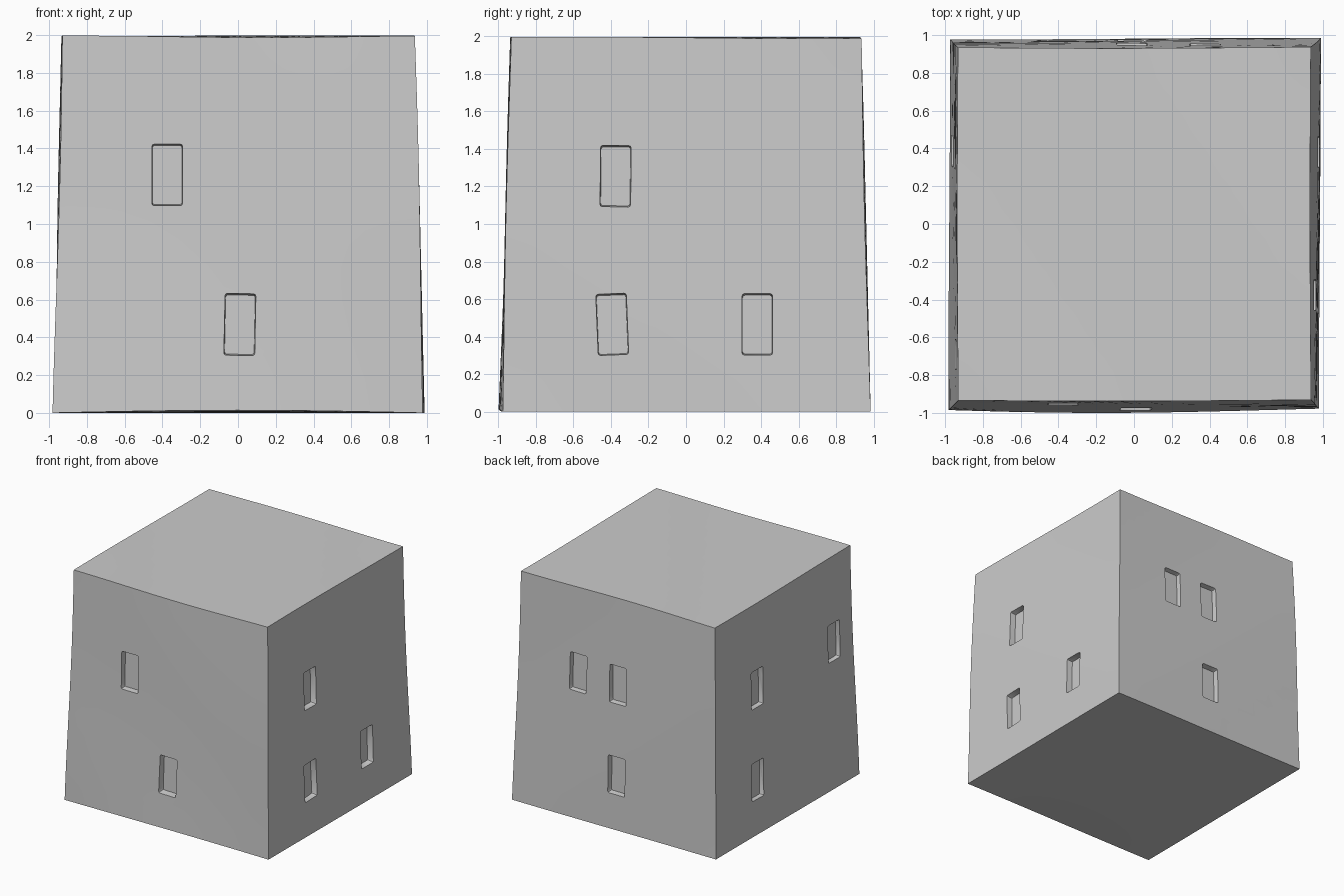
import bpy, bmesh
from math import sin, cos, pi, atan
from mathutils import Matrix, Vector

if "Cube" in bpy.data.objects:
    bpy.data.objects.remove(bpy.data.objects["Cube"])

BASE, TOP = 0.98, 0.933          # half widths at the ground and at the roof
SLOPE = atan((BASE - TOP) / 2)


def half_width(z):
    return BASE + (TOP - BASE) * z / 2


def make_object(name, bm):
    bmesh.ops.recalc_face_normals(bm, faces=bm.faces)
    mesh = bpy.data.meshes.new(name)
    bm.to_mesh(mesh)
    bm.free()
    obj = bpy.data.objects.new(name, mesh)
    bpy.context.collection.objects.link(obj)
    return obj


# Tapered house block with gently uneven hand-made walls
bm = bmesh.new()
bmesh.ops.create_cube(bm, size=2)
bmesh.ops.subdivide_edges(bm, edges=bm.edges[:], cuts=11, use_grid_fill=True)
for v in bm.verts:
    x, y, z = v.co.x, v.co.y, v.co.z + 1
    w = half_width(z)
    low = 1 - z / 2
    px = x * w + 0.005 * sin(2.3 * z + 1.5 * y) + 0.003
    py = y * w + 0.004 * sin(2.5 * z + 2 * x)
    py -= 0.018 * low * max(0, -y) * cos(x * pi / 2)
    pz = 0.004 + z * 0.996 + 0.005 * sin(3 * x + 2 * y) * (z / 2) - 0.002 * z
    pz += 0.014 * low ** 4 * max(0, -y) ** 3 * cos(x * pi / 2)
    pz -= 0.004 * low
    v.co = (px, py, pz)
house = make_object("house_block", bm)

# Windows: wall turn (0 front, 1 right, 2 back, 3 left), offset along wall, centre z, lean
windows = [
    (0, -0.375, 1.26, 0.0), (0, 0.01, 0.468, 0.02),
    (1, -0.375, 1.255, 0.01), (1, -0.393, 0.465, -0.04), (1, 0.38, 0.465, 0.0),
    (2, -0.375, 1.255, 0.01), (2, 0.01, 1.25, -0.01), (2, 0.01, 0.468, 0.0),
    (3, -0.375, 1.255, 0.0), (3, -0.385, 0.465, 0.02), (3, 0.69, 1.255, 0.0),
]
DEPTH = 0.045
bm = bmesh.new()
for turn, u, z, lean in windows:
    made = bmesh.ops.create_cube(bm, size=1)["verts"]
    for v in made:
        narrow = 0.93 if v.co.y > 0 else 1.0
        v.co = Vector((v.co.x * 0.168 * narrow, v.co.y * 2 * DEPTH, v.co.z * 0.337 * narrow))
    place = (Matrix.Rotation(turn * pi / 2, 4, "Z")
             @ Matrix.Translation((u, -half_width(z), z))
             @ Matrix.Rotation(-SLOPE, 4, "X") @ Matrix.Rotation(lean, 4, "Y"))
    bmesh.ops.transform(bm, matrix=place, verts=made)
# soften the window corners
along = [e for e in bm.edges
         if abs(e.verts[0].co.z - e.verts[1].co.z) < 0.02 and e.calc_length() < DEPTH * 2.2]
bmesh.ops.bevel(bm, geom=along, offset=0.012, segments=2, profile=0.5, affect="EDGES")
cutter = make_object("window_cutter", bm)
cutter.hide_render = True

# Carve the window recesses
bpy.context.view_layer.objects.active = house
house.select_set(True)
cut = house.modifiers.new("windows", "BOOLEAN")
cut.operation = "DIFFERENCE"
cut.solver = "EXACT"
cut.object = cutter
bpy.ops.object.modifier_apply(modifier=cut.name)
bpy.data.objects.remove(cutter)
bpy.ops.object.shade_smooth_by_angle(angle=0.6)
